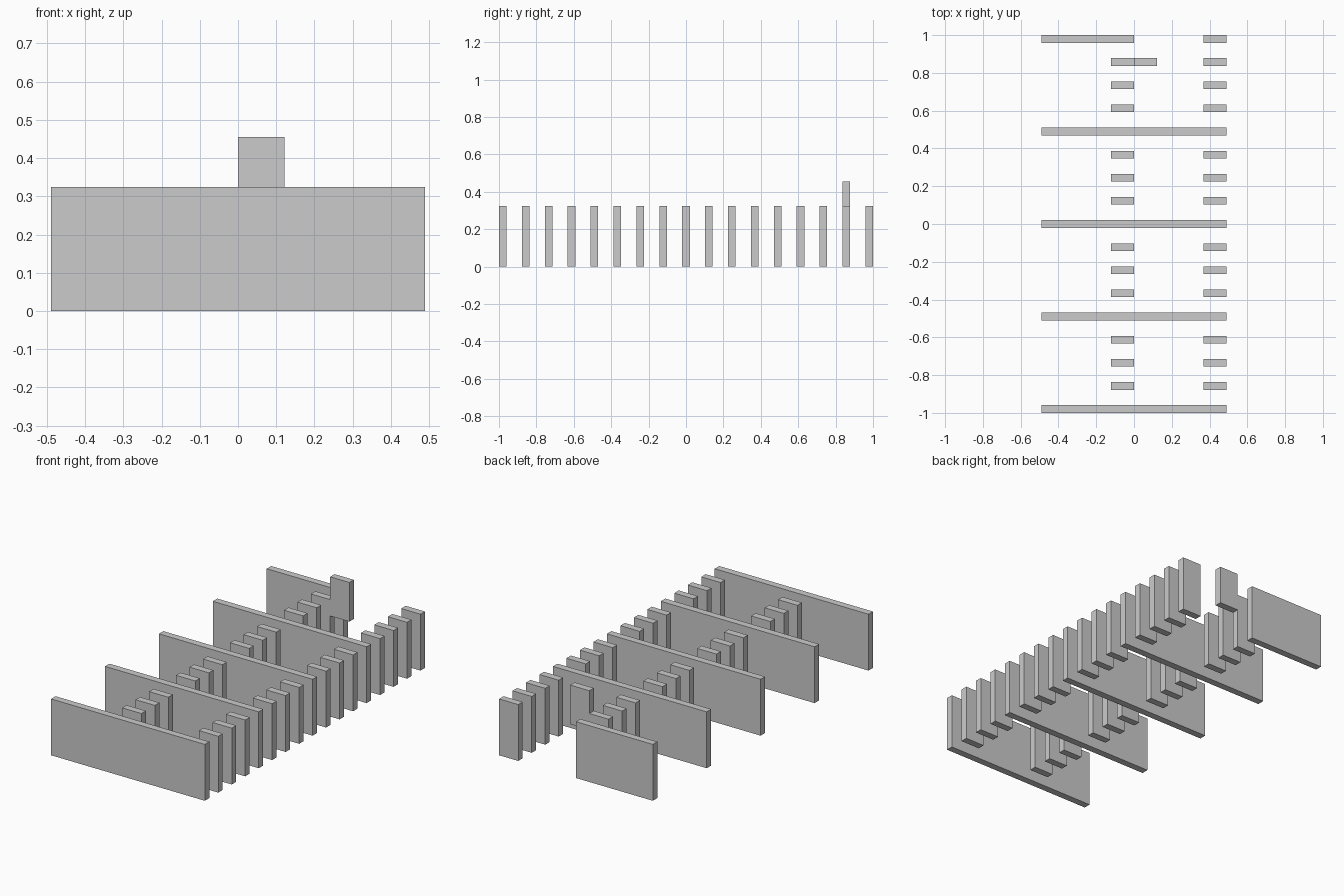
import bpy

if "Cube" in bpy.data.objects:
    bpy.data.objects.remove(bpy.data.objects["Cube"])

ROWS = 17
T = 0.0405                      # slab thickness
H = 0.324                       # slab height
STEP = (2.0 - T) / (ROWS - 1)   # spacing between rows
X = 0.489                       # half width of the layout
W = X / 4                       # post width


def slab(name, x0, x1, row, z0=0.0, z1=H):
    """Box spanning x0..x1 and z0..z1 in the given row."""
    y = -1 + T / 2 + row * STEP
    bpy.ops.mesh.primitive_cube_add(size=1, location=((x0 + x1) / 2, y, (z0 + z1) / 2))
    ob = bpy.context.object
    ob.name = name
    ob.scale = (x1 - x0, T, z1 - z0)
    bpy.ops.object.transform_apply(location=False, rotation=False, scale=True)
    return ob


for row in range(ROWS):
    if row == ROWS - 1:
        # back row: half-width wall and a separate end post
        slab("back_half_wall", -X, 0, row)
        slab("side_post", X - W, X, row)
    elif row % 4 == 0:
        # full-width cross walls
        slab("cross_wall", -X, X, row)
    else:
        # middle and side posts between the walls
        slab("middle_post", -W, 0, row)
        slab("side_post", X - W, X, row)

# raised block attached beside the last middle post
slab("raised_block", 0, W, ROWS - 2, 0.23, 0.455)
